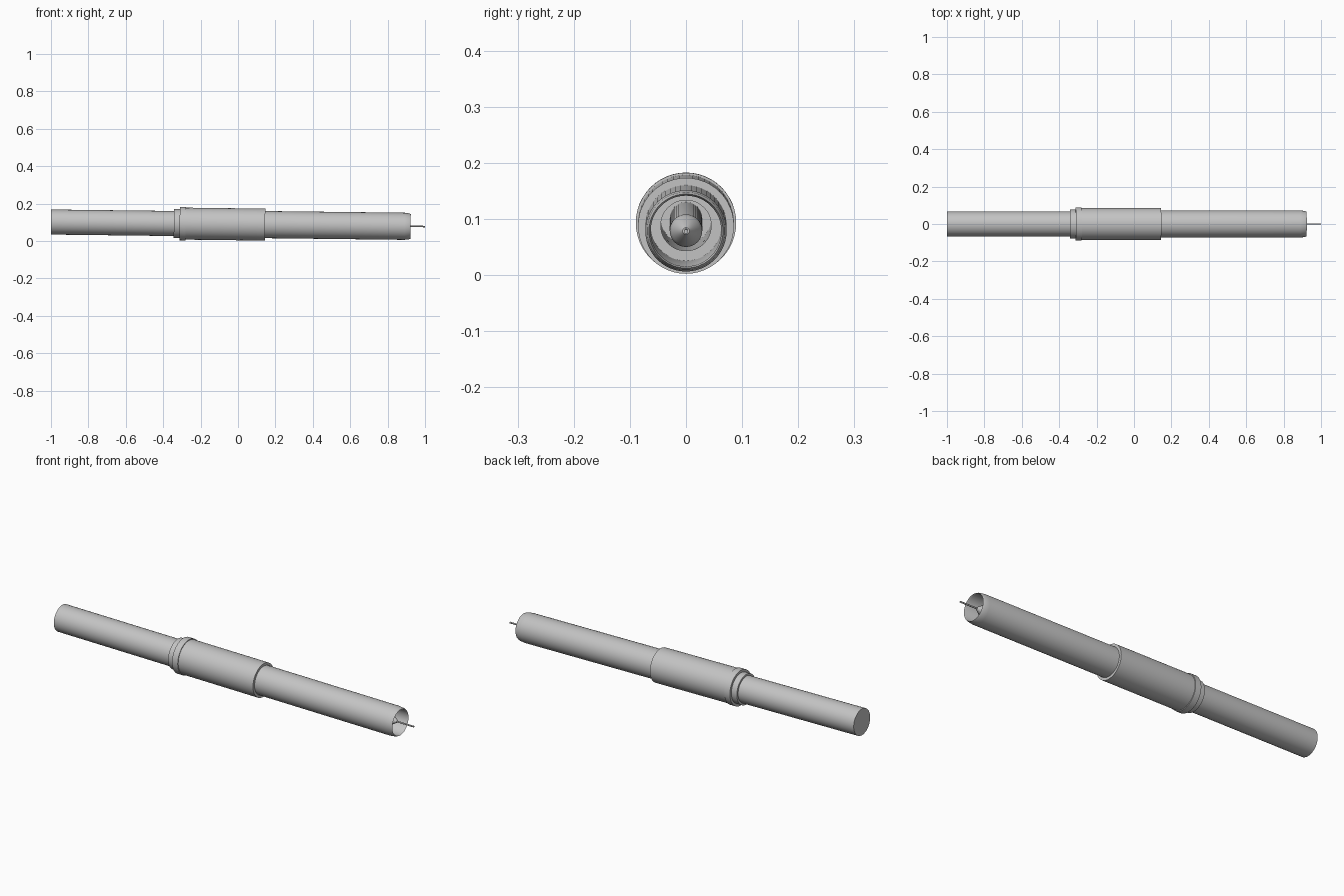
import bpy, bmesh, math

cube = bpy.data.objects.get("Cube")
if cube:
    bpy.data.objects.remove(cube, do_unlink=True)

SIDES = 48
AXIS_HEIGHT = 0.0895
TILT = 0.012

grey = bpy.data.materials.new("plain_grey")
grey.use_nodes = True
colour = (0.55, 0.55, 0.55, 1)
grey.diffuse_color = colour
grey.node_tree.nodes["Principled BSDF"].inputs["Base Color"].default_value = colour


def lathe(name, profile, sides=SIDES, closed=False):
    """Turn (x, radius) points around the long axis; open profiles get end caps."""
    bm = bmesh.new()
    rings = []
    for x, r in profile:
        angles = [2 * math.pi * i / sides for i in range(sides)]
        rings.append([bm.verts.new((x, r * math.cos(a), r * math.sin(a))) for a in angles])
    pairs = list(zip(rings, rings[1:]))
    if closed:
        pairs.append((rings[-1], rings[0]))
    else:
        bm.faces.new(rings[0])
        bm.faces.new(rings[-1])
    for a, b in pairs:
        for i in range(sides):
            j = (i + 1) % sides
            bm.faces.new((a[i], a[j], b[j], b[i]))
    bmesh.ops.recalc_face_normals(bm, faces=bm.faces)
    mesh = bpy.data.meshes.new(name)
    bm.to_mesh(mesh)
    bm.free()
    mesh.materials.append(grey)
    obj = bpy.data.objects.new(name, mesh)
    bpy.context.collection.objects.link(obj)
    obj.location.z = AXIS_HEIGHT
    obj.rotation_euler.y = TILT
    bpy.ops.object.select_all(action='DESELECT')
    obj.select_set(True)
    bpy.context.view_layer.objects.active = obj
    bpy.ops.object.shade_smooth_by_angle(angle=math.radians(30))
    return obj


# Rear tube, closed at the far end and hollow inside
lathe("rear_tube", [(-1, 0.067), (-0.3, 0.067), (-0.3, 0.045), (-0.95, 0.045)])

# Middle sleeve with its stepped collar and raised flange
lathe("collar", [(-0.343, 0.067), (-0.343, 0.077), (-0.3, 0.077), (-0.3, 0.067)], closed=True)
lathe("flange", [(-0.312, 0.067), (-0.312, 0.0895), (-0.28, 0.0895), (-0.28, 0.067)], closed=True)
lathe("sleeve", [(-0.285, 0.067), (-0.285, 0.0855), (0.145, 0.0855), (0.145, 0.07)], closed=True)

# Open front tube with a chamfered lip
lathe("front_tube", [(-0.29, 0.045), (-0.29, 0.0725), (0.89, 0.0725), (0.915, 0.0695),
                     (0.923, 0.066), (0.915, 0.063), (0.1, 0.063), (0.1, 0.045)], closed=True)

# Inner core with a stepped nose, and the thin needle
lathe("inner_core", [(-0.95, 0.029), (0.86, 0.029), (0.875, 0.025), (0.9, 0.009), (0.905, 0.006)])
lathe("needle", [(0.85, 0.004), (1.0, 0.004)], sides=16)
